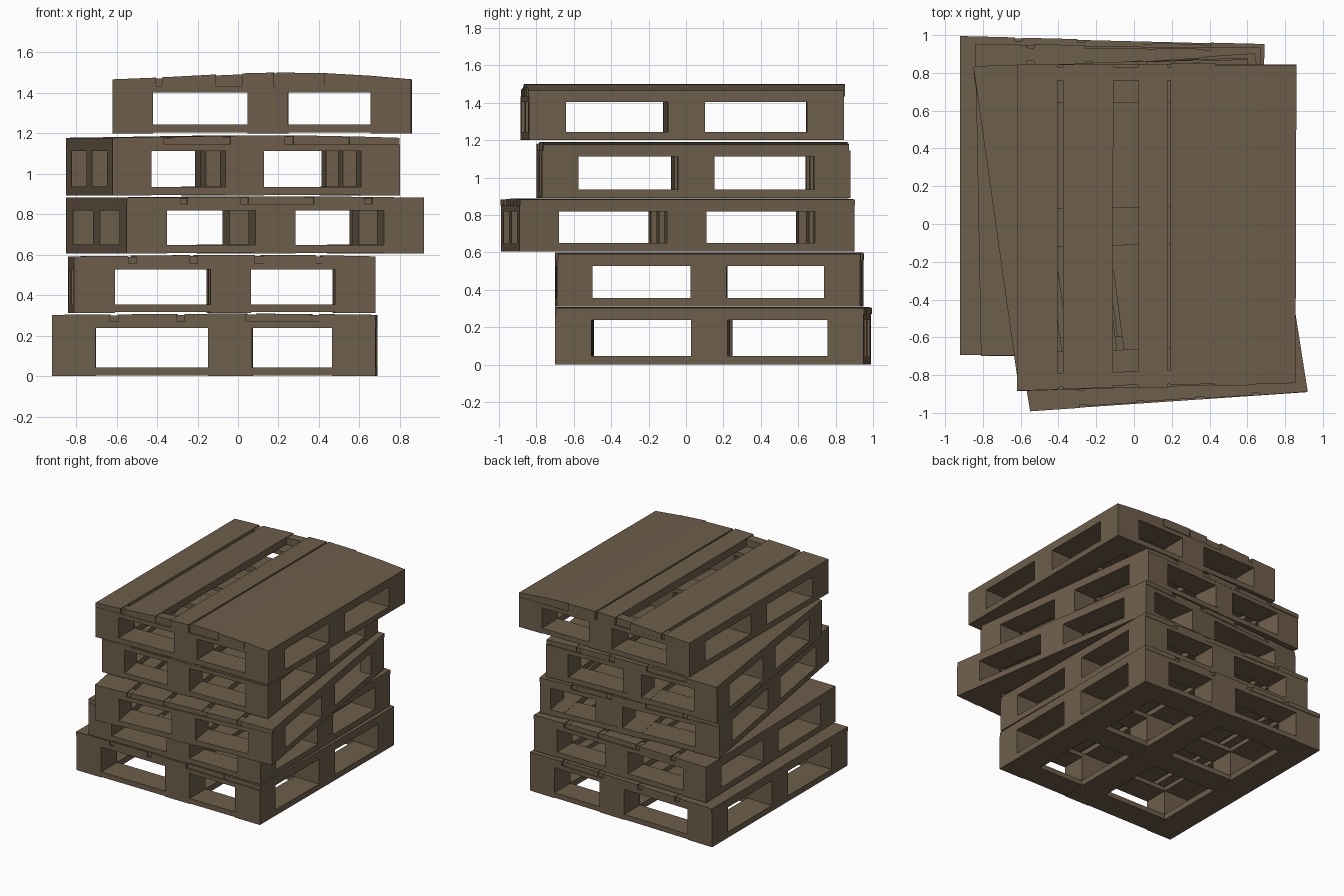
import bpy, bmesh, math, random

if "Cube" in bpy.data.objects:
    bpy.data.objects.remove(bpy.data.objects["Cube"])

random.seed(4)

wood = bpy.data.materials.new("weathered brown wood")
wood.diffuse_color = (0.155, 0.112, 0.070, 1)
wood.use_nodes = True
wood.node_tree.nodes["Principled BSDF"].inputs["Base Color"].default_value = wood.diffuse_color

BLOCK_U, BLOCK_V = 0.135, 0.118      # block size as a share of the pallet
BOTTOM, STRINGER = 0.045, 0.032      # board thicknesses
EVEN = [(0, .18), (.205, .385), (.41, .60), (.63, .80), (.825, 1)]

# corners: front left, front right, back right, back left; then z range, middle block, deck
PALLETS = [
    dict(name="first", corners=[(-.92, -.69), (.68, -.70), (.69, .95), (-.92, .99)],
         z=(0.0, .303), mid=.55, boards=EVEN, bulge=.006),
    dict(name="second", corners=[(-.81, -.70), (.68, -.69), (.67, .93), (-.84, .95)],
         z=(.312, .592), mid=.52, boards=EVEN, bulge=.008),
    dict(name="third", corners=[(-.55, -.99), (.92, -.89), (.64, .90), (-.85, .80)],
         z=(.605, .882), mid=.50, boards=EVEN, bulge=.006,
         back=[(0, .135), (.54, .69), (.94, 1)]),
    dict(name="fourth", corners=[(-.62, -.80), (.80, -.77), (.60, .88), (-.85, .83)],
         z=(.892, 1.178), mid=.46, boards=EVEN, bulge=.012,
         back=[(0, .135), (.44, .55), (.87, 1)]),
    dict(name="top", corners=[(-.62, -.885), (.855, -.84), (.86, .845), (-.62, .845)],
         z=(1.20, 1.467), mid=.52,
         boards=[(0, .145), (.165, .345), (.435, .54), (.549, .71), (.71, .86), (.86, 1)],
         bulge=.034),
]


def make_pallet(p):
    a, b, c, d = p["corners"]
    z0, z1 = p["z"]

    # places a point given as shares of the pallet's slightly skewed plan
    def place(u, v, z):
        return [a[i] * (1 - u) * (1 - v) + b[i] * u * (1 - v)
                + c[i] * u * v + d[i] * (1 - u) * v for i in (0, 1)] + [z]

    def bulge(u):
        return p["bulge"] * math.sin(math.pi * min(1, max(0, u)) ** 1.3)

    def boxes(part, items):
        bm = bmesh.new()
        for u0, u1, v0, v1, lo, hi, bend in items:
            vs = []
            for z, k in ((lo, 0), (hi, bend)):
                for u, v in ((u0, v0), (u1, v0), (u1, v1), (u0, v1)):
                    vs.append(bm.verts.new(place(u, v, z + k * bulge(u))))
            for f in ((3, 2, 1, 0), (4, 5, 6, 7), (0, 1, 5, 4),
                      (1, 2, 6, 5), (2, 3, 7, 6), (3, 0, 4, 7)):
                bm.faces.new([vs[i] for i in f])
        me = bpy.data.meshes.new(p["name"] + "_pallet_" + part)
        bm.to_mesh(me)
        bm.free()
        me.materials.append(wood)
        ob = bpy.data.objects.new(me.name, me)
        bpy.context.collection.objects.link(ob)

    m, hu, hv = p["mid"], BLOCK_U, BLOCK_V
    cols = [(0, hu), (m - hu / 2, m + hu / 2), (1 - hu, 1)]
    rows = [(0, hv), (.5 - hv / 2, .5 + hv / 2), (1 - hv, 1)]
    zb, deck = z0 + BOTTOM, z1 - STRINGER
    zs = deck - STRINGER

    # nine spacer blocks, some back rows out of line
    boxes("blocks", [(*u, *v, zb, zs, 0) for v, us in
                     zip(rows, (cols, cols, p.get("back", cols))) for u in us])

    # bottom runners joined by cross boards
    base = [(*u, 0, 1, z0, zb, 0) for u in cols]
    for v in rows:
        base += [(cols[i][1], cols[i + 1][0], *v, z0 + .004, zb - .002, 0) for i in (0, 1)]
    boxes("bottom_boards", base)

    # cross boards under the deck, plus rails along both sides
    under = [(0, 1, *v, zs, deck, 0) for v in rows]
    for u in (cols[0], cols[2]):
        under += [(*u, rows[i][1], rows[i + 1][0], zs, deck, 0) for i in (0, 1)]
    boxes("cross_boards", under)

    # deck boards with slightly uneven ends
    top = []
    for u0, u1 in p["boards"]:
        e0, e1 = random.uniform(-.004, .006), random.uniform(-.004, .006)
        top.append((u0, u1, e0, 1 - e1, deck, z1, 1))
    boxes("deck_boards", top)

    # short strips closing the gaps at both ends of the deck
    gaps = [(l[1], r[0]) for l, r in zip(p["boards"], p["boards"][1:]) if r[0] > l[1]]
    boxes("end_strips", [(*g, *v, deck, z1 - .005, 1) for g in gaps
                         for v in ((.008, .05), (.95, .992))])


for pallet in PALLETS:
    make_pallet(pallet)
